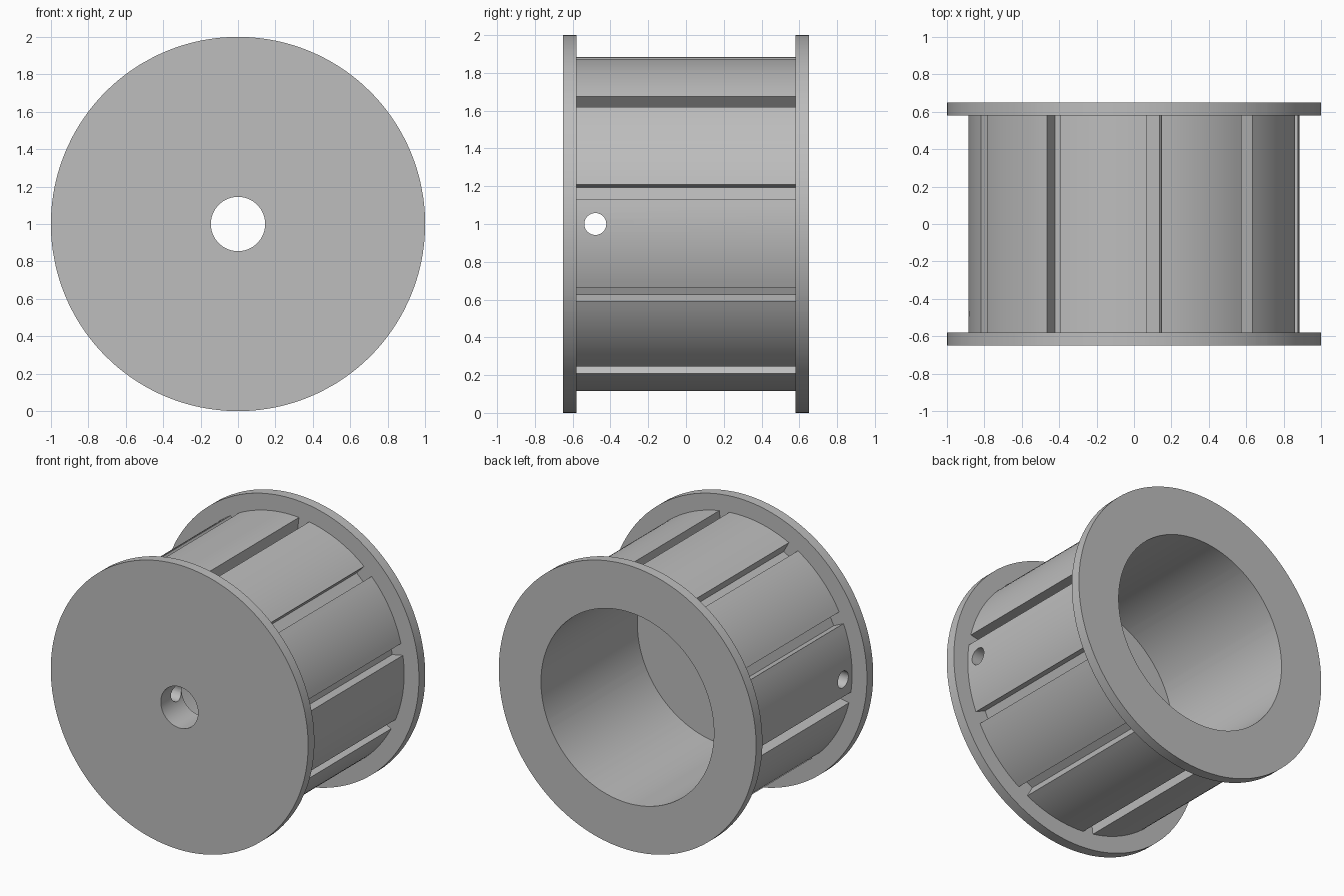
import bpy, bmesh
from math import sin, cos, radians, pi

if "Cube" in bpy.data.objects:
    bpy.data.objects.remove(bpy.data.objects["Cube"])

# Spool dimensions
FLANGE_R, HUB_R, BORE_R, AXLE_R = 1.0, 0.885, 0.672, 0.145
END_Y, HUB_Y, FLOOR_Y = 0.65, 0.58, -0.42
SLOTS, SLOT_HALF, SLOT_R, FIRST_SLOT = 10, 0.04, 0.80, 11
ARC_STEPS = 14

grey = bpy.data.materials.new("plain_grey")
grey.use_nodes = True
colour = (0.51, 0.51, 0.51, 1)
grey.diffuse_color = colour
grey.node_tree.nodes["Principled BSDF"].inputs["Base Color"].default_value = colour


def polar(radius, angle):
    return radius * cos(angle), radius * sin(angle)


def slot_point(centre, radial, side):
    """Corner of a parallel-sided slot whose middle lies at the given angle."""
    return (radial * cos(centre) - side * sin(centre),
            radial * sin(centre) + side * cos(centre))


# Columns around the axis: angle for the round rings, and the hub surface point
columns = []
step = 2 * pi / SLOTS
edge_r = (HUB_R ** 2 - SLOT_HALF ** 2) ** 0.5
outer, inner = radians(3), radians(2)
for k in range(SLOTS):
    c = radians(FIRST_SLOT) + k * step
    for offset, radial, side in ((-outer, edge_r, -1), (-inner, SLOT_R, -1),
                                 (inner, SLOT_R, 1), (outer, edge_r, 1)):
        columns.append((c + offset, slot_point(c, radial, side * SLOT_HALF)))
    for i in range(1, ARC_STEPS):
        a = c + outer + (step - 2 * outer) * i / ARC_STEPS
        columns.append((a, polar(HUB_R, a)))

# Spool body: closed section swept around the axis, None marks the slotted hub
section = [(AXLE_R, -END_Y), (FLANGE_R, -END_Y), (FLANGE_R, -HUB_Y), (None, -HUB_Y),
           (None, HUB_Y), (FLANGE_R, HUB_Y), (FLANGE_R, END_Y), (BORE_R, END_Y),
           (BORE_R, FLOOR_Y), (AXLE_R, FLOOR_Y)]
bm = bmesh.new()
rings = []
for angle, hub in columns:
    ring = []
    for radius, y in section:
        x, z = polar(radius, angle) if radius else hub
        ring.append(bm.verts.new((x, y, z + 1)))
    rings.append(ring)
for i, ring in enumerate(rings):
    previous = rings[i - 1]
    for j in range(len(section)):
        bm.faces.new((previous[j - 1], previous[j], ring[j], ring[j - 1]))
bmesh.ops.recalc_face_normals(bm, faces=bm.faces)
mesh = bpy.data.meshes.new("spool_body")
bm.to_mesh(mesh)
bm.free()
mesh.materials.append(grey)
spool = bpy.data.objects.new("spool_body", mesh)
bpy.context.collection.objects.link(spool)

# Cross hole through both sides of the hub, near the front
bpy.ops.mesh.primitive_cylinder_add(vertices=48, radius=0.058, depth=1.9,
                                    location=(0, -0.48, 1), rotation=(0, pi / 2, 0))
cutter = bpy.context.object
cutter.name = "cross_hole_cutter"
cutter.hide_render = True
cutter.data.materials.append(grey)
cut = spool.modifiers.new("cross_hole", "BOOLEAN")
cut.operation = "DIFFERENCE"
cut.solver = "EXACT"
cut.object = cutter

bpy.ops.object.select_all(action="DESELECT")
spool.select_set(True)
bpy.context.view_layer.objects.active = spool
bpy.ops.object.modifier_apply(modifier=cut.name)
bpy.data.objects.remove(cutter)
bpy.ops.object.shade_smooth_by_angle(angle=radians(30))
